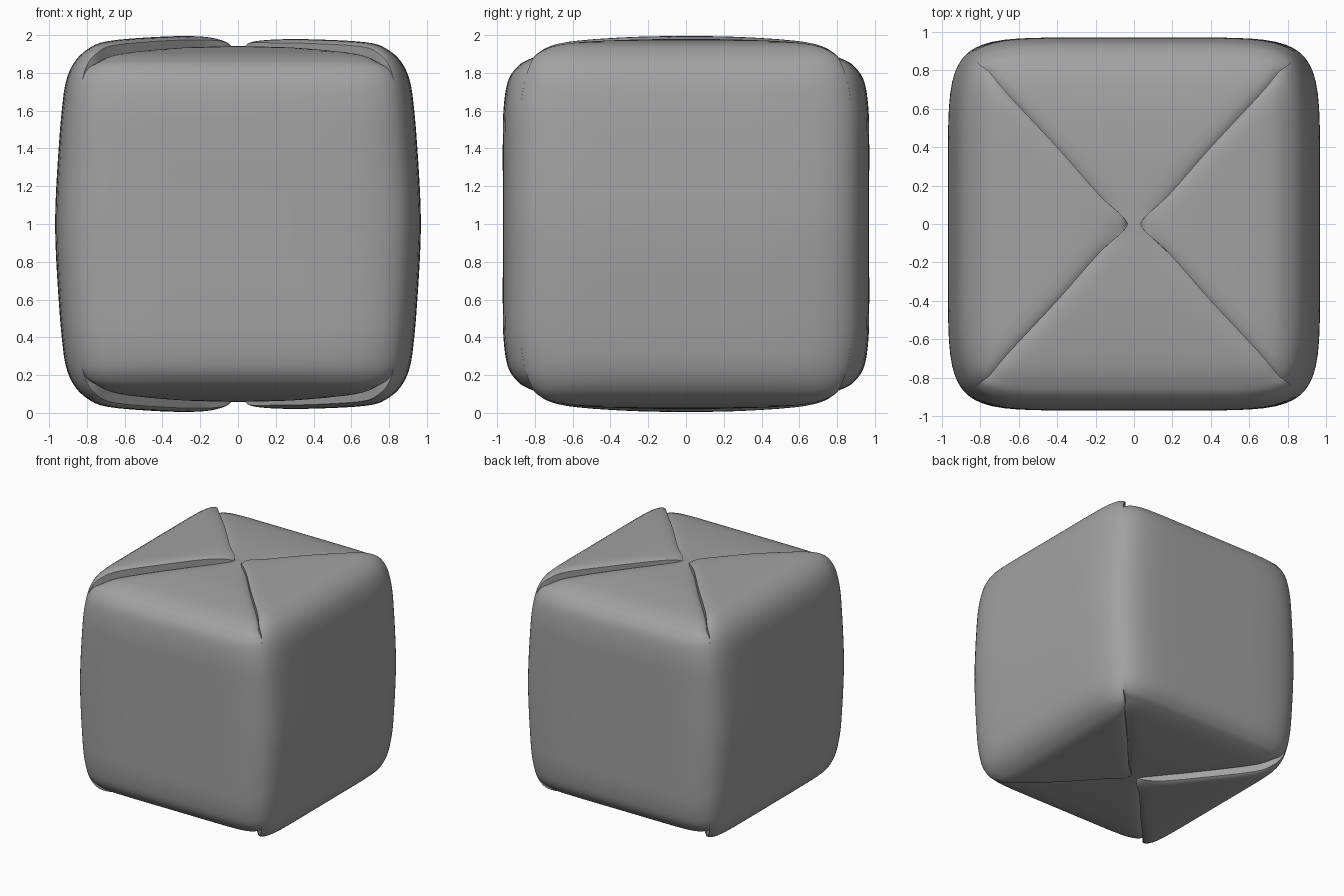
import bpy, bmesh, math

if "Cube" in bpy.data.objects:
    bpy.data.objects.remove(bpy.data.objects["Cube"])

grey = bpy.data.materials.new("soft grey")
grey.use_nodes = True
grey.diffuse_color = (0.36, 0.36, 0.36, 1)
grey.node_tree.nodes["Principled BSDF"].inputs["Base Color"].default_value = grey.diffuse_color

# Half profile from the waist to the centre of the lid:
# side panel (reach, height), front panel (reach, height), corner squareness, fold
PROFILE = [
    (.968, 0, .97, 0, 7, 0),
    (.962, .2, .97, .2, 7, 0),
    (.946, .45, .97, .45, 7, 0),
    (.932, .61, .966, .61, 7, 0),
    (.912, .75, .945, .75, 7, 0),
    (.87, .85, .90, .825, 8, .3),
    (.80, .92, .84, .868, 10, .8),
    (.69, .963, .71, .907, 14, 1),
    (.41, .982, .41, .935, 20, 1),
    (.19, .982, .16, .941, 20, .8),
    (.07, .965, .05, .942, 12, .2),
    (.035, .935, 0, .942, 8, 0),
]
STEPS = 4      # rings between profile rows
HALF = 14      # columns on each side of a panel's middle


def smooth_rows(rows):
    """Catmull-Rom interpolation, mirrored across the waist."""
    first = [a * s for a, s in zip(rows[1], (1, -1, 1, -1, 1, 1))]
    pts = [first] + rows + [rows[-1]]
    for i in range(1, len(pts) - 2):
        for k in range(STEPS):
            t = k / STEPS
            yield [.5 * (2 * b + (c - a) * t + (2 * a - 5 * b + 4 * c - d) * t * t
                         + (3 * b - a - 3 * c + d) * t ** 3)
                   for a, b, c, d in zip(*pts[i - 1:i + 3])]
    yield rows[-1]


def ring(row):
    """One closed loop: right-hand side, back, left-hand side, front panels."""
    rx, zx, ry, zy, n, fold = row
    out = []
    for panel in range(4):
        side = panel % 2 == 0
        for j in range(-HALF, HALF + 1):
            u = math.sin(math.pi / 2 * j / HALF)
            k = (1 + abs(u) ** n) ** (-1 / n)
            a, b = k, u * k
            for _ in range(panel):
                a, b = -b, a
            near = math.exp(-max(rx, ry) * (1 - abs(u)) / .045) * max(fold, 0)
            if side:     # raised flap with a rounded lip
                z = zx - .022 * near
                if panel == 2:
                    z += .016 * max(fold, 0) * (1 - rx)
                else:
                    z -= .008 * max(fold, 0) * (1 - rx)
            else:        # lower panel tucked under the flap
                z = zy - .022 * near
            out.append((a * rx, b * ry, z))
    return out


# Body: upper half skinned from rings, mirrored below
bm = bmesh.new()
rings = [[bm.verts.new(p) for p in ring(r)] for r in smooth_rows(PROFILE)]
for lower, upper in zip(rings, rings[1:]):
    count = len(lower)
    for i in range(count):
        j = (i + 1) % count
        bm.faces.new((lower[i], lower[j], upper[j], upper[i]))
bmesh.ops.remove_doubles(bm, verts=bm.verts, dist=.0008)
bmesh.ops.recalc_face_normals(bm, faces=bm.faces)
mesh = bpy.data.meshes.new("folded_cushion_cube")
bm.to_mesh(mesh)
bm.free()
mesh.materials.append(grey)

cushion = bpy.data.objects.new("folded_cushion_cube", mesh)
bpy.context.collection.objects.link(cushion)
cushion.location.z = 1
mirror = cushion.modifiers.new("mirror", 'MIRROR')
mirror.use_axis = (False, False, True)
mirror.merge_threshold = .001

bpy.ops.object.select_all(action='DESELECT')
cushion.select_set(True)
bpy.context.view_layer.objects.active = cushion
bpy.ops.object.shade_smooth_by_angle(angle=math.radians(50))
